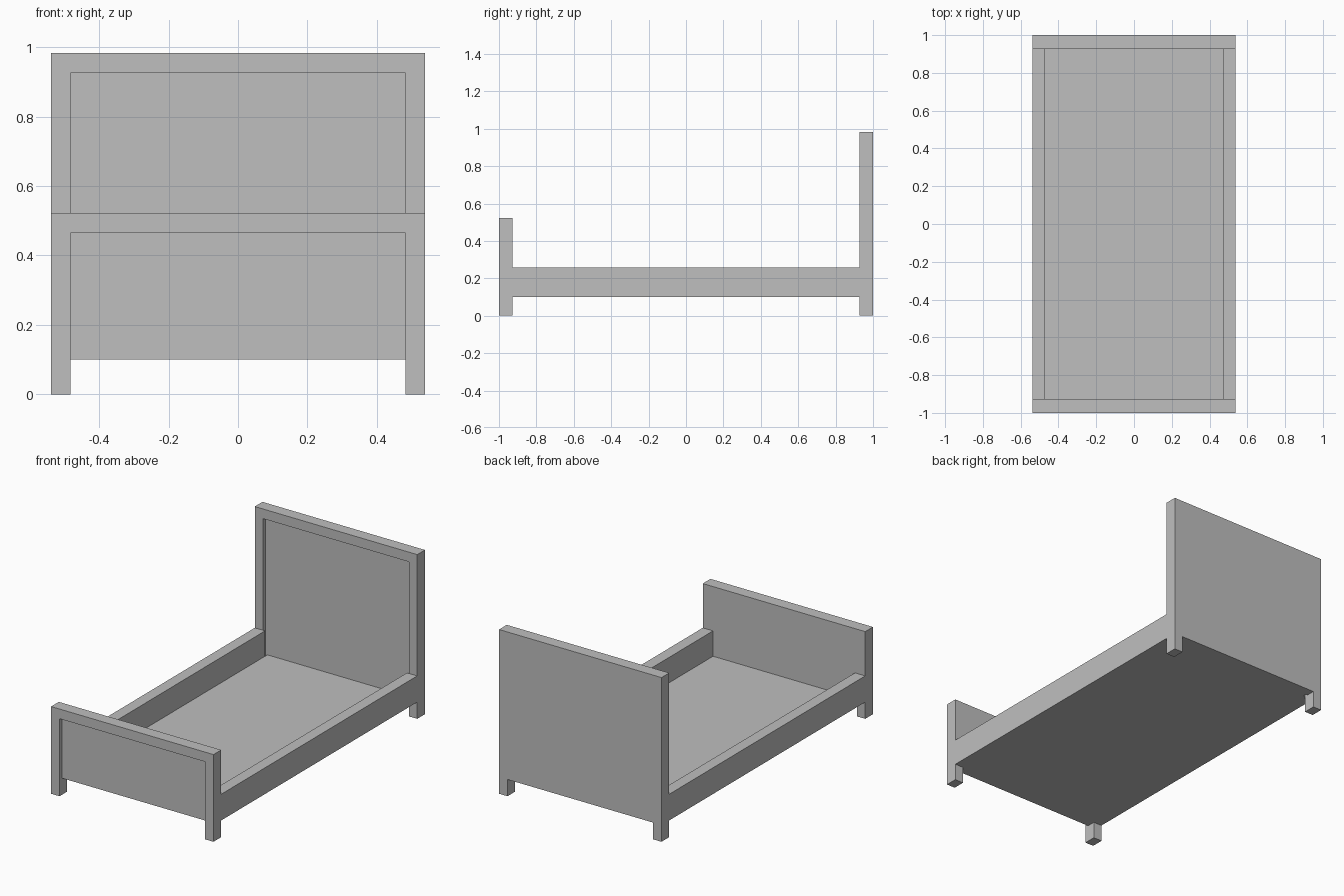
import bpy

# Remove the default cube
cube = bpy.data.objects.get("Cube")
if cube:
    bpy.data.objects.remove(cube, do_unlink=True)

# Single plain grey finish
GREY = (0.52, 0.52, 0.52, 1)
grey = bpy.data.materials.new("plain_grey")
grey.use_nodes = True
grey.diffuse_color = GREY
grey.node_tree.nodes["Principled BSDF"].inputs["Base Color"].default_value = GREY

W = 0.538       # half width
INNER = 0.482   # inner side of the posts
RAIL = 0.47     # inner side of the side rails
THICK = 0.073   # thickness of the end boards
RECESS = 0.022  # how far the panels sit back from the frame front
UNDER = 0.10    # underside of the bed
BEAM = 0.058    # height of the top beams


def box(name, x, y, z):
    """Box spanning the given (low, high) ranges."""
    bpy.ops.mesh.primitive_cube_add(size=1)
    ob = bpy.context.object
    ob.name = name
    ob.location = [sum(r) / 2 for r in (x, y, z)]
    ob.scale = [r[1] - r[0] for r in (x, y, z)]
    bpy.ops.object.transform_apply(location=True, rotation=False, scale=True)
    ob.data.materials.append(grey)
    return ob


def mirrored_box(name, x, y, z):
    """Box on the left side, mirrored to the right."""
    ob = box(name, x, y, z)
    ob.modifiers.new("mirror", "MIRROR").use_axis[0] = True


def end_board(name, front, height):
    """Two posts, a top beam and a panel recessed from the front."""
    y = (front, front + THICK)
    mirrored_box(name + "_posts", (INNER, W), y, (0, height - BEAM))
    box(name + "_top_beam", (-W, W), y, (height - BEAM, height))
    box(name + "_panel", (-INNER, INNER), (front + RECESS, y[1]),
        (UNDER, height - BEAM))


# Headboard and footboard
end_board("footboard", -1, 0.522)
end_board("headboard", 1 - THICK, 0.983)

# Side rails and the thin base between them
mirrored_box("side_rails", (RAIL, W), (-1 + THICK, 1 - THICK), (UNDER, 0.257))
box("bed_base", (-RAIL, RAIL), (-1 + THICK, 1 - THICK + RECESS),
    (UNDER, UNDER + 0.005))
